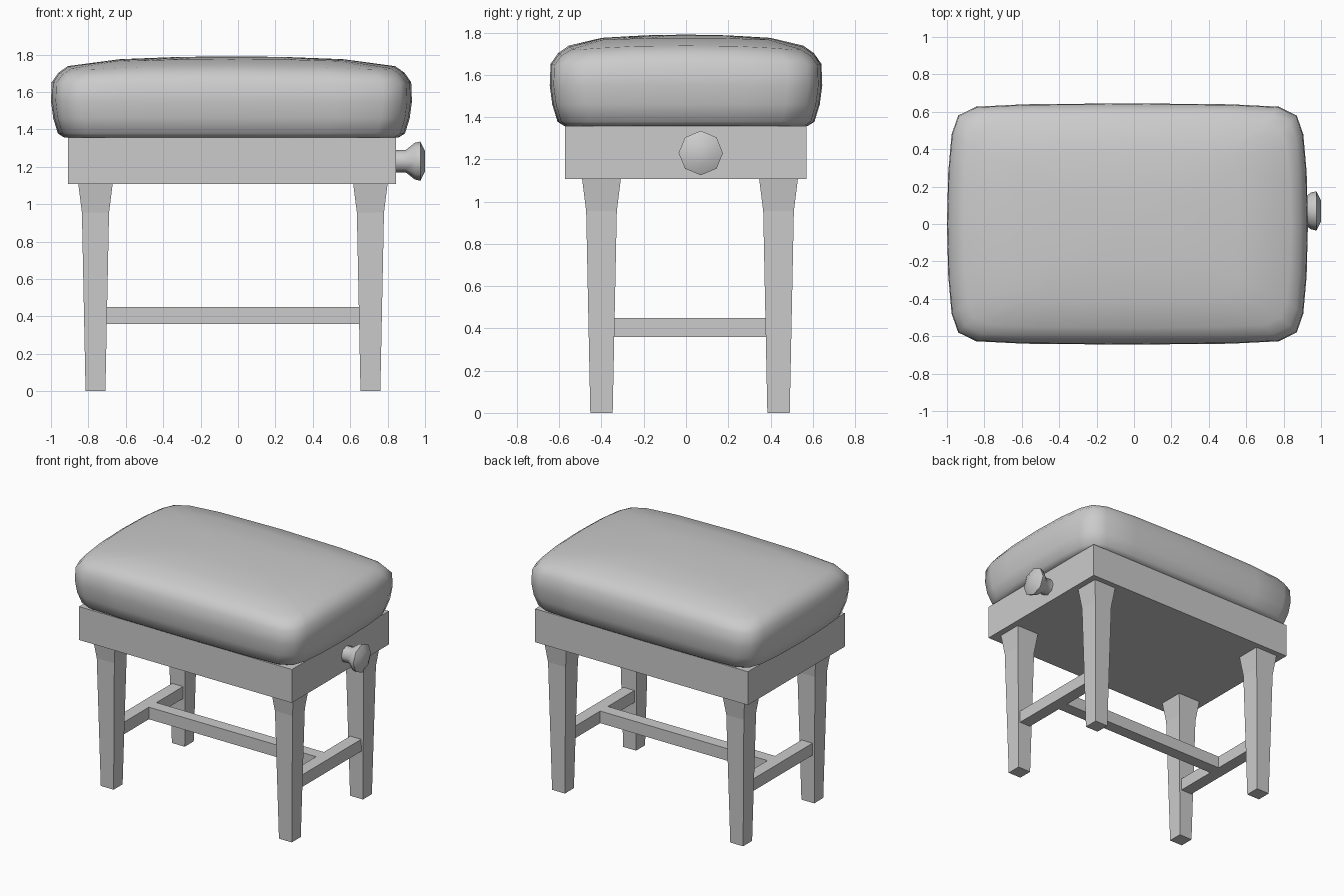
import bpy, bmesh, math

if "Cube" in bpy.data.objects:
    bpy.data.objects.remove(bpy.data.objects["Cube"])


def make_object(name, bm, smooth=None):
    bmesh.ops.recalc_face_normals(bm, faces=bm.faces)
    mesh = bpy.data.meshes.new(name)
    bm.to_mesh(mesh)
    bm.free()
    ob = bpy.data.objects.new(name, mesh)
    bpy.context.collection.objects.link(ob)
    if smooth is not None:
        bpy.ops.object.select_all(action='DESELECT')
        ob.select_set(True)
        bpy.context.view_layer.objects.active = ob
        bpy.ops.object.shade_smooth_by_angle(angle=math.radians(smooth))
    return ob


def loft(name, rings, smooth=None):
    """Skin a stack of equal-length point rings and cap both ends."""
    bm = bmesh.new()
    loops = [[bm.verts.new(p) for p in ring] for ring in rings]
    n = len(loops[0])
    for a, b in zip(loops, loops[1:]):
        for i in range(n):
            j = (i + 1) % n
            bm.faces.new((a[i], a[j], b[j], b[i]))
    bm.faces.new(loops[0])
    bmesh.ops.poke(bm, faces=[bm.faces.new(loops[-1])])
    return make_object(name, bm, smooth)


def rect(cx, cy, hx, hy, z):
    return [(cx + sx * hx, cy + sy * hy, z)
            for sx, sy in ((-1, -1), (1, -1), (1, 1), (-1, 1))]


def box(name, x0, x1, y0, y1, z0, z1):
    bm = bmesh.new()
    bmesh.ops.create_cube(bm, size=1)
    for v in bm.verts:
        v.co = ((x0 + x1) / 2 + v.co.x * (x1 - x0),
                (y0 + y1) / 2 + v.co.y * (y1 - y0),
                (z0 + z1) / 2 + v.co.z * (z1 - z0))
    return make_object(name, bm)


# Apron box under the seat
box("apron", -0.91, 0.845, -0.572, 0.57, 1.108, 1.357)

# Tapered legs flaring at the top
LX = {"left": -0.762, "right": 0.708}
LY = {"front": -0.4, "back": 0.438}
for side, x in LX.items():
    for end, y in LY.items():
        loft(f"{end}_{side}_leg",
             [rect(x, y, h, h, z) for h, z in
              ((0.053, 0), (0.0725, 0.955), (0.092, 1.11))])

# H-shaped stretchers
S0, S1, SW = 0.36, 0.45, 0.045
for side, x in LX.items():
    box(f"{side}_stretcher", x - SW, x + SW, LY["front"] + 0.04, LY["back"] - 0.04, S0, S1)
box("centre_stretcher", LX["left"] + SW, LX["right"] - SW, 0.019 - SW, 0.019 + SW, S0, S1)

# Padded seat: bowed rectangle outline, lofted with a crowned top
HX, HY, CX = 0.965, 0.645, -0.035
quarter = [(0.965, 0), (0.958, 0.28), (0.94, 0.48), (0.905, 0.58),
           (0.81, 0.627), (0.55, 0.64), (0, 0.645)]
half = quarter + [(-x, y) for x, y in quarter[-2::-1]]
outline = half + [(x, -y) for x, y in half[-2:0:-1]]


def seat_ring(fx, fy, z, drop):
    return [(CX + x * fx, y * fy, z - drop * (abs(x) / HX * abs(y) / HY) ** 3)
            for x, y in outline]


rings = [seat_ring(1 - d / HX, 1 - d / HY, z, drop) for d, z, drop in
         ((0.07, 1.357, 0), (0.037, 1.378, 0), (0.012, 1.46, 0), (0, 1.55, 0),
          (0.004, 1.652, 0.01), (0.04, 1.703, 0.02), (0.09, 1.738, 0.03))]
rings += [seat_ring(s, s, z, drop) for s, z, drop in
          ((0.62, 1.775, 0.015), (0.3, 1.787, 0), (0.05, 1.79, 0))]
loft("seat_cushion", rings, 80)

# Octagonal height adjusting knob
loft("height_knob",
     [[(x, 0.07 + r * math.sin(i * math.pi / 4), 1.23 + r * math.cos(i * math.pi / 4))
       for i in range(8)] for x, r in
      ((0.84, 0.06), (0.897, 0.06), (0.945, 0.098), (0.975, 0.105), (1.0, 0.055))], 60)
